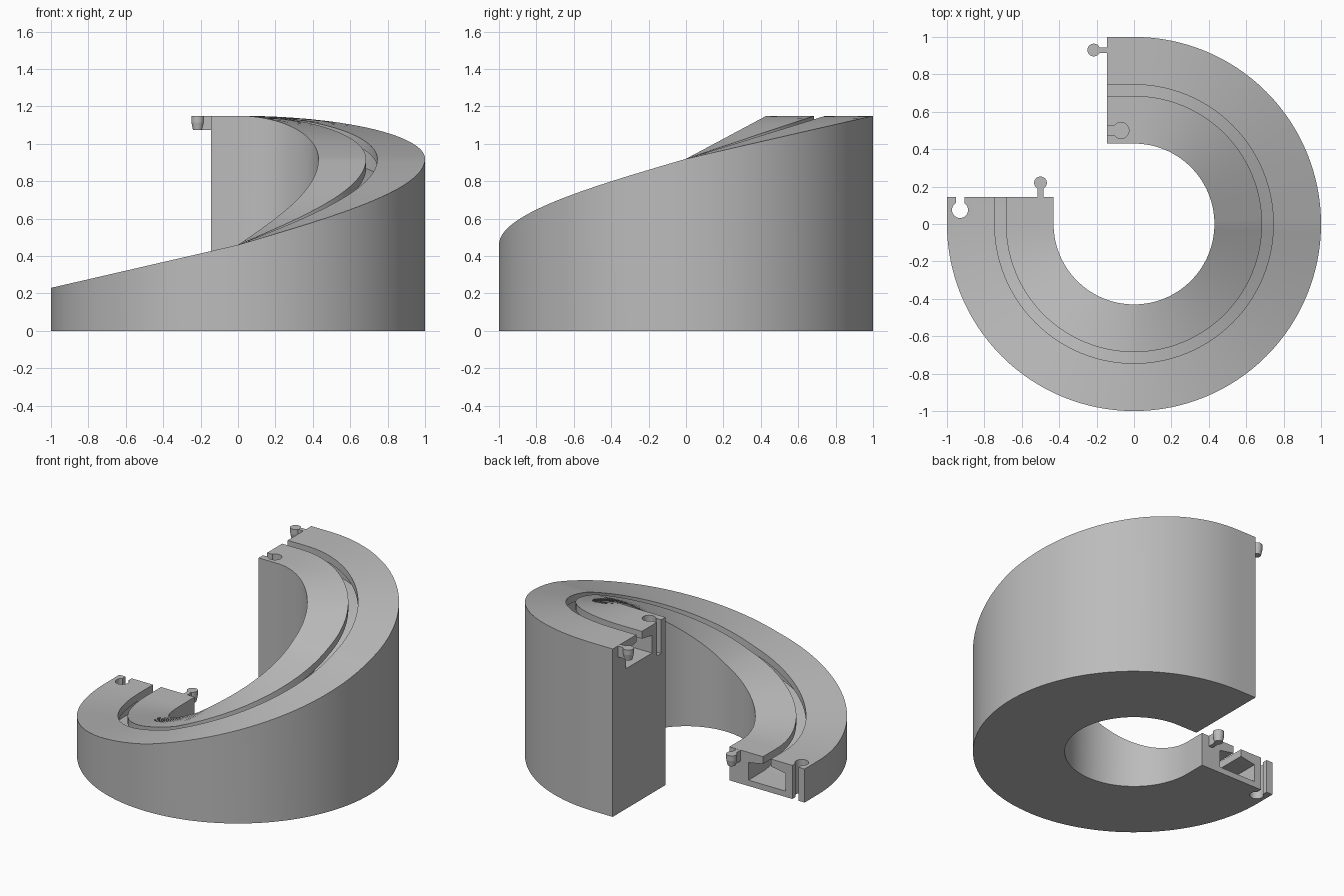
import bpy, bmesh, math
from mathutils import Vector

cube = bpy.data.objects.get("Cube")
if cube:
    bpy.data.objects.remove(cube, do_unlink=True)

grey = bpy.data.materials.new("plain grey")
grey.use_nodes = True
COLOUR = (0.5, 0.5, 0.5, 1)
grey.diffuse_color = COLOUR
grey.node_tree.nodes["Principled BSDF"].inputs["Base Color"].default_value = COLOUR

INNER, OUTER, MID = 0.43, 1.0, 0.715
STUB = 0.145            # straight run at each end
LOW, STEP = 0.23, 0.23  # starting height and rise unit
STEPS = 96


def make_object(name, bm):
    bmesh.ops.recalc_face_normals(bm, faces=bm.faces)
    mesh = bpy.data.meshes.new(name)
    bm.to_mesh(mesh)
    bm.free()
    ob = bpy.data.objects.new(name, mesh)
    bpy.context.collection.objects.link(ob)
    mesh.materials.append(grey)
    return ob


def activate(ob):
    bpy.ops.object.select_all(action='DESELECT')
    ob.select_set(True)
    bpy.context.view_layer.objects.active = ob


def height(turn):
    """Level start, steady climb, level finish; turn counts quarter turns."""
    if turn < 1:
        return LOW + STEP * (1 - math.cos(turn * math.pi / 2))
    if turn < 2:
        return LOW + STEP * (1 + 2 * (turn - 1))
    return LOW + STEP * (3 + math.sin((turn - 2) * math.pi / 2))


def section(h):
    """Block outline with an undercut groove open at the top."""
    slot, cave = 0.03, 0.14
    floor, wall, lip = h - 0.19, h - 0.07, h - 0.05
    return [(INNER, 0), (OUTER, 0), (OUTER, h), (MID + slot, h), (MID + slot, lip),
            (MID + cave, wall), (MID + cave, floor), (MID - cave, floor),
            (MID - cave, wall), (MID - slot, lip), (MID - slot, h), (INNER, h)]


# Ramp body: section swept round three quarters of a turn plus the straight stubs
bm = bmesh.new()
rings = []


def add_ring(turn, shift):
    a = math.pi + turn * math.pi / 2
    radial = Vector((math.cos(a), math.sin(a), 0))
    ahead = Vector((-math.sin(a), math.cos(a), 0))
    rings.append([bm.verts.new(radial * r + ahead * shift + Vector((0, 0, z)))
                  for r, z in section(height(turn))])


add_ring(0, -STUB)
for i in range(STEPS + 1):
    add_ring(3 * i / STEPS, 0)
add_ring(3, STUB)
for a, b in zip(rings, rings[1:]):
    for i in range(len(a)):
        j = (i + 1) % len(a)
        bm.faces.new((a[i], a[j], b[j], b[i]))
bm.faces.new(rings[0])
bm.faces.new(rings[-1])
ramp = make_object("spiral_ramp", bm)


def cylinder(bm, centre, r_low, r_top, z0, z1):
    result = bmesh.ops.create_cone(bm, cap_ends=True, segments=32, radius1=r_low,
                                   radius2=r_top, depth=z1 - z0)
    bmesh.ops.translate(bm, verts=result["verts"],
                        vec=(centre[0], centre[1], (z0 + z1) / 2))


def bar(bm, start, end, width, z0, z1):
    """Upright slab between two plan points."""
    start, end = Vector(start), Vector(end)
    run = end - start
    verts = bmesh.ops.create_cube(bm, size=1)["verts"]
    for v in verts:
        side = Vector((-run.y, run.x)).normalized() * width * v.co.y
        p = start + run * (v.co.x + 0.5) + side
        v.co = (p.x, p.y, z0 + (z1 - z0) * (v.co.z + 0.5))


# Keyhole sockets, one cut through each end
TOP = height(3)
sockets = [((-0.93, 0.075), (-0.93, 0.2), -0.05, LOW + 0.05),
           ((-0.07, 0.5), (-0.2, 0.5), TOP - 0.23, TOP + 0.05)]
for centre, mouth, z0, z1 in sockets:
    for shape in ("hole", "neck"):
        bm = bmesh.new()
        if shape == "hole":
            cylinder(bm, centre, 0.043, 0.043, z0, z1)
        else:
            bar(bm, centre, mouth, 0.046, z0, z1)
        cutter = make_object("socket_cutter", bm)
        cutter.hide_render = True
        activate(ramp)
        mod = ramp.modifiers.new("socket", 'BOOLEAN')
        mod.operation, mod.solver, mod.object = 'DIFFERENCE', 'EXACT', cutter
        bpy.ops.object.modifier_apply(modifier=mod.name)
        bpy.data.objects.remove(cutter, do_unlink=True)

activate(ramp)
bpy.ops.object.shade_smooth_by_angle(angle=math.radians(25))

# Tapered joining pins on short necks
pins = [("lower", (-0.5, 0.22), (-0.5, 0.14), LOW),
        ("upper", (-0.215, 0.93), (-0.14, 0.93), TOP)]
for label, centre, root, top in pins:
    bm = bmesh.new()
    cylinder(bm, centre, 0.026, 0.034, top - 0.075, top - 0.035)
    cylinder(bm, centre, 0.034, 0.034, top - 0.035, top)
    bar(bm, root, centre, 0.03, top - 0.075, top - 0.0005)
    pin = make_object(label + "_joining_pin", bm)
    activate(pin)
    bpy.ops.object.shade_smooth_by_angle(angle=math.radians(25))
